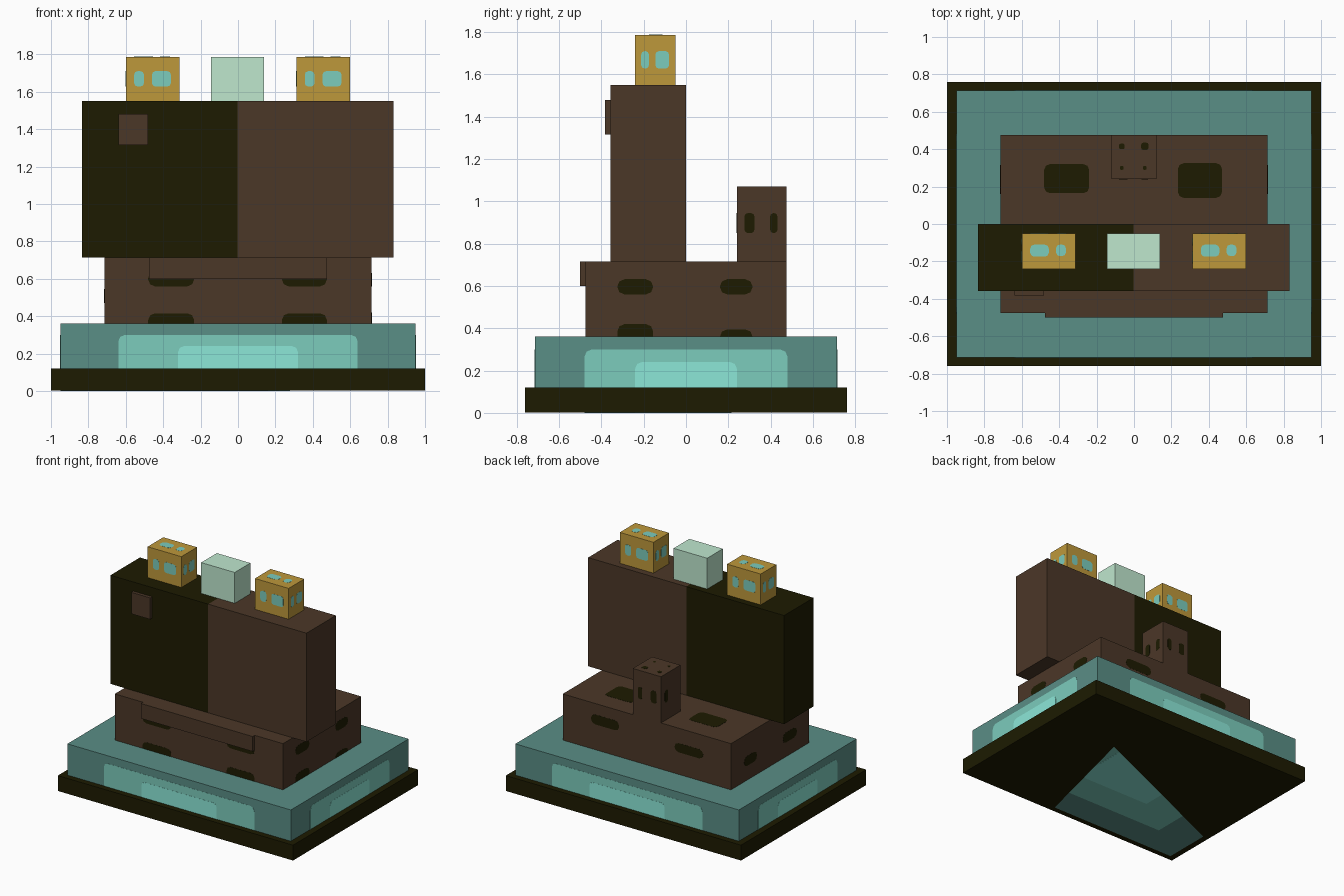
import bpy, bmesh, math
from mathutils import Vector

old = bpy.data.objects.get("Cube")
if old:
    bpy.data.objects.remove(old, do_unlink=True)


def material(name, r, g, b):
    linear = [((c / 255 + 0.055) / 1.055) ** 2.4 if c > 10 else c / 255 / 12.92 for c in (r, g, b)] + [1]
    m = bpy.data.materials.new(name)
    m.use_nodes = True
    m.diffuse_color = linear
    m.node_tree.nodes["Principled BSDF"].inputs["Base Color"].default_value = linear
    return m


BROWN = material("brown", 75, 55, 39)
DARK = material("dark olive", 29, 27, 1)
TEAL = material("deep teal", 90, 142, 134)
MID = material("mid teal", 124, 204, 188)
LIGHT = material("light teal", 142, 235, 219)
GOLD = material("gold", 190, 152, 59)
MINT = material("mint", 191, 231, 206)


def finish(name, bm, *mats):
    bmesh.ops.recalc_face_normals(bm, faces=bm.faces)
    mesh = bpy.data.meshes.new(name)
    bm.to_mesh(mesh)
    bm.free()
    for m in mats:
        mesh.materials.append(m)
    ob = bpy.data.objects.new(name, mesh)
    bpy.context.collection.objects.link(ob)
    return ob


def box_mesh(x, y, z):
    bm = bmesh.new()
    bmesh.ops.create_cube(bm, size=1)
    for v in bm.verts:
        v.co = [(lo + hi) / 2 + c * (hi - lo) for c, (lo, hi) in zip(v.co, (x, y, z))]
    return bm


def box(name, x, y, z, mat):
    return finish(name, box_mesh(x, y, z), mat)


def cut(bm, point, normal, clear=False):
    bmesh.ops.bisect_plane(bm, geom=bm.verts[:] + bm.edges[:] + bm.faces[:],
                           plane_co=point, plane_no=normal, clear_outer=clear)


def plate(name, axis, side, pos, u, v, radius, mat, lift=0.001):
    """Thin rounded rectangle lying on the face at pos, facing side along axis."""
    bm = bmesh.new()
    corners = ((u[1], v[1], -1, -1), (u[0], v[1], 1, -1), (u[0], v[0], 1, 1), (u[1], v[0], -1, 1))
    verts = []
    for i, (cu, cv, du, dv) in enumerate(corners):
        for k in range(3):
            a = math.pi / 2 * (i + k / 2)
            p = [cu + du * radius + radius * math.cos(a), cv + dv * radius + radius * math.sin(a)]
            p.insert(axis, pos - side * 0.002)
            verts.append(bm.verts.new(p))
    face = bm.faces.new(verts)
    push = Vector((0, 0, 0))
    push[axis] = side * (lift + 0.002)
    out = bmesh.ops.extrude_face_region(bm, geom=[face])["geom"]
    bmesh.ops.translate(bm, vec=push, verts=[e for e in out if isinstance(e, bmesh.types.BMVert)])
    return finish(name, bm, mat)


# Stepped base
box("base_slab", (-1, 1), (-0.76, 0.76), (0.002, 0.12), DARK)
box("plinth", (-0.95, 0.95), (-0.715, 0.715), (0.11, 0.36), TEAL)

# Nested panels showing on the front right part of the underside
for hx, hy, z, mat in ((0.95, 0.715, 0.0012, TEAL), (0.64, 0.48, 0.0006, MID), (0.32, 0.24, 0, LIGHT)):
    bm = box_mesh((-hx, hx), (-hy, hy), (z, 0.004))
    cut(bm, (0.4, 0.25, 0), (-0.59, 1.35, 0), True)
    cut(bm, (0.4, 0.25, 0), (0.965, -0.24, 0), True)
    finish("underside_panel", bm, mat)

# Nested glowing panels on all four plinth sides
for axis, reach, half in ((1, 0.715, 0.64), (0, 0.95, 0.48)):
    for side in (-1, 1):
        plate("plinth_panel", axis, side, side * reach, (-half, half), (0.05, 0.30), 0.035, MID)
        plate("plinth_panel_core", axis, side, side * reach, (-half / 2, half / 2), (0.05, 0.24), 0.03, LIGHT, 0.002)

# Lower body with front ledge
box("lower_body", (-0.715, 0.715), (-0.475, 0.475), (0.355, 0.715), BROWN)
box("front_ledge", (-0.475, 0.475), (-0.50, -0.47), (0.60, 0.715), BROWN)

# Dark spots on the lower body
left, right = (-0.48, -0.235), (0.235, 0.475)
for span in (left, right):
    plate("front_spot_upper", 1, -1, -0.475, span, (0.56, 0.64), 0.035, DARK)
    plate("front_spot_lower", 1, -1, -0.475, span, (0.30, 0.415), 0.035, DARK)
plate("back_spot_left", 1, 1, 0.475, right, (0.555, 0.63), 0.035, DARK)
plate("back_spot_right", 1, 1, 0.475, left, (0.53, 0.60), 0.035, DARK)
for span, low_top in (((-0.325, -0.155), 0.42), ((0.16, 0.315), 0.395)):
    plate("left_spot_upper", 0, 1, 0.715, span, (0.56, 0.632), 0.035, DARK)
    plate("left_spot_lower", 0, 1, 0.715, span, (0.30, low_top), 0.035, DARK)
    plate("right_spot", 0, -1, -0.715, span, (0.47, 0.545), 0.035, DARK)
plate("top_spot_right", 2, 1, 0.715, (-0.48, -0.24), (0.165, 0.32), 0.03, DARK)
plate("top_spot_left", 2, 1, 0.715, (0.235, 0.47), (0.14, 0.325), 0.03, DARK)

# Rear chimney with slots and roof holes
box("chimney", (-0.12, 0.12), (0.24, 0.475), (0.71, 1.07), BROWN)
plate("chimney_right_slot", 0, -1, -0.12, (0.39, 0.43), (0.85, 0.945), 0.017, DARK)
for c, w in ((0.30, 0.024), (0.415, 0.018)):
    plate("chimney_left_slot", 0, 1, 0.12, (c - w, c + w), (0.85, 0.945), 0.017, DARK)
    x = c - 0.3575
    for side, y in ((1, 0.475), (-1, 0.24)):
        plate("chimney_slot", 1, side, y, (x - w, x + w), (0.85, 0.945), 0.017, DARK)
for x, y, r in ((-0.065, 0.415, 0.015), (0.058, 0.415, 0.02), (-0.065, 0.30, 0.01), (0.058, 0.30, 0.01)):
    plate("chimney_roof_hole", 2, 1, 1.07, (x - r, x + r), (y - r, y + r), r * 0.6, DARK)

# Tall upper block, dark on its right half
bm = box_mesh((-0.834, 0.832), (-0.357, 0), (0.715, 1.55))
cut(bm, (-0.003, 0, 0), (1, 0, 0))
for f in bm.faces:
    f.material_index = int(f.calc_center_median().x < -0.003)
finish("upper_block", bm, BROWN, DARK)
box("front_badge", (-0.64, -0.48), (-0.382, -0.35), (1.315, 1.48), BROWN)

# Three roof cubes, the outer two with windows
roof = 1.787
box("mint_cube", (-0.145, 0.14), (-0.24, -0.05), (1.545, roof), MINT)
for cx in (-0.457, 0.455):
    box("gold_cube", (cx - 0.143, cx + 0.143), (-0.24, -0.05), (1.545, roof), GOLD)
    high = (1.628, 1.71)
    for side, y in ((-1, -0.24), (1, -0.05)):
        for a, b in ((-0.098, -0.046), (-0.003, 0.098)):
            u = sorted((cx - side * a, cx - side * b))
            plate("cube_window", 1, side, y, u, high, 0.018, MID)
    for side in (-1, 1):
        for a, b in ((-0.067, -0.03), (0.0, 0.065)):
            u = sorted((-0.145 + side * a, -0.145 + side * b))
            plate("cube_side_window", 0, side, cx + side * 0.143, u, high, 0.016, MID)
    plate("cube_roof_window_wide", 2, 1, roof, (cx - 0.098, cx + 0.002), (-0.175, -0.11), 0.022, MID)
    plate("cube_roof_window_small", 2, 1, roof, (cx + 0.04, cx + 0.093), (-0.172, -0.11), 0.02, MID)
